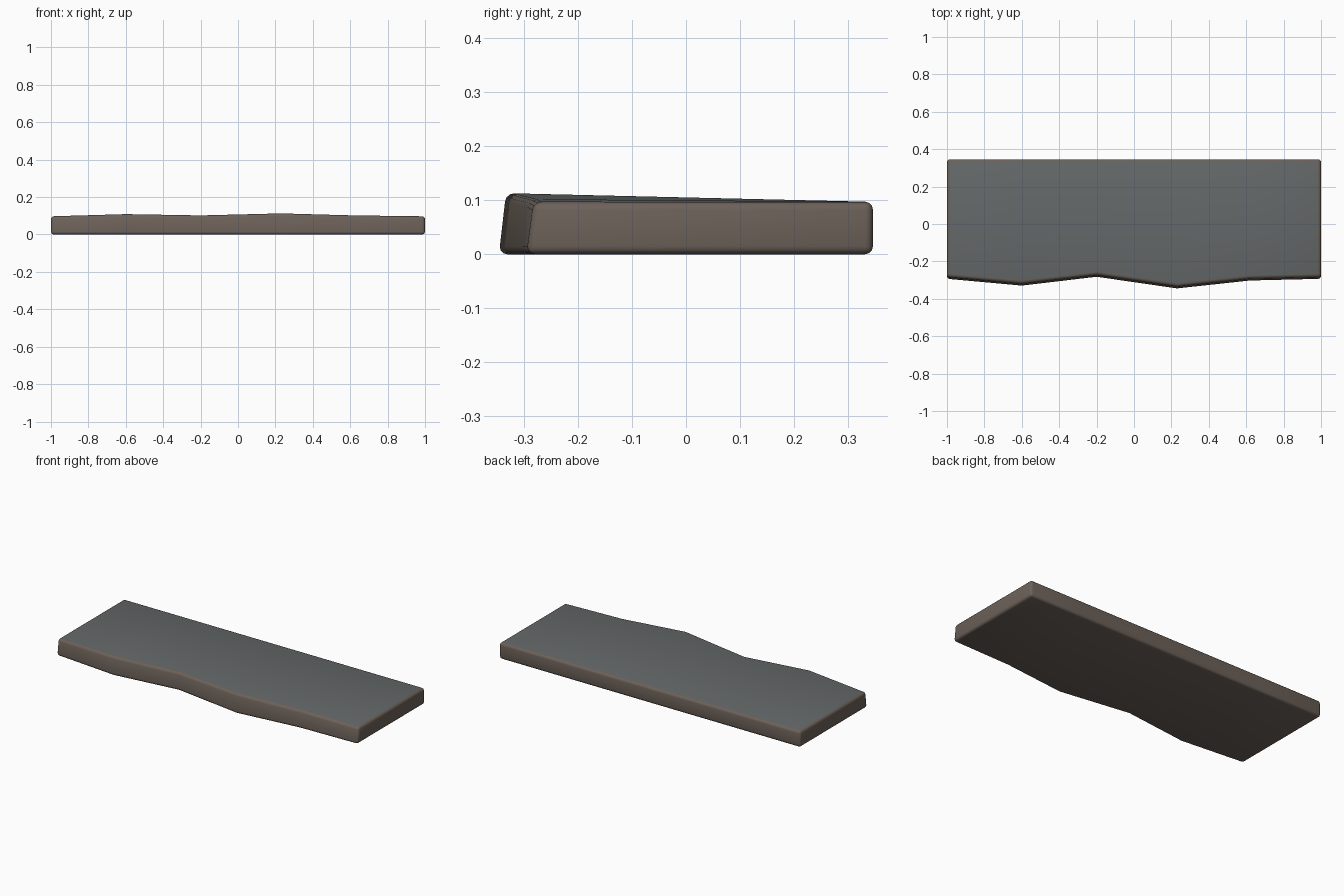
import bpy, bmesh
from math import radians

if "Cube" in bpy.data.objects:
    bpy.data.objects.remove(bpy.data.objects["Cube"])


def material(name, color):
    m = bpy.data.materials.new(name)
    m.diffuse_color = (*color, 1)
    m.use_nodes = True
    m.node_tree.nodes["Principled BSDF"].inputs["Base Color"].default_value = m.diffuse_color
    return m


# Front edge stations: x, y at the base, top height
front = [(-1, -0.295, 0.097), (-0.6, -0.331, 0.109), (-0.2, -0.284, 0.102),
         (0.23, -0.346, 0.113), (0.62, -0.304, 0.102), (1, -0.295, 0.097)]
BACK_Y, BACK_Z, LEAN = 0.346, 0.097, 0.013

# Slab: each station is a four-point cross-section, bridged along x
bm = bmesh.new()
rings = []
for x, y, z in front:
    section = [(y, 0), (BACK_Y, 0), (BACK_Y, BACK_Z), (y + LEAN, z)]
    rings.append([bm.verts.new((x, py, pz)) for py, pz in section])
for a, b in zip(rings, rings[1:]):
    for i in range(4):
        j = (i + 1) % 4
        face = bm.faces.new((a[i], a[j], b[j], b[i]))
        face.material_index = 1 if i == 2 else 0
bm.faces.new(rings[0])
bm.faces.new(rings[-1])
bmesh.ops.recalc_face_normals(bm, faces=bm.faces)

mesh = bpy.data.meshes.new("stone_slab")
bm.to_mesh(mesh)
bm.free()
slab = bpy.data.objects.new("stone_slab", mesh)
bpy.context.collection.objects.link(slab)
mesh.materials.append(material("stone_side", (0.15, 0.12, 0.10)))
mesh.materials.append(material("stone_top", (0.13, 0.14, 0.14)))

# Worn rounded edges
bevel = slab.modifiers.new("rounded_edges", 'BEVEL')
bevel.width = 0.015
bevel.segments = 3
bevel.limit_method = 'ANGLE'
bevel.angle_limit = radians(40)
bevel.material = 0

bpy.context.view_layer.objects.active = slab
slab.select_set(True)
bpy.ops.object.modifier_apply(modifier=bevel.name)
bpy.ops.object.shade_smooth_by_angle(angle=radians(35))
